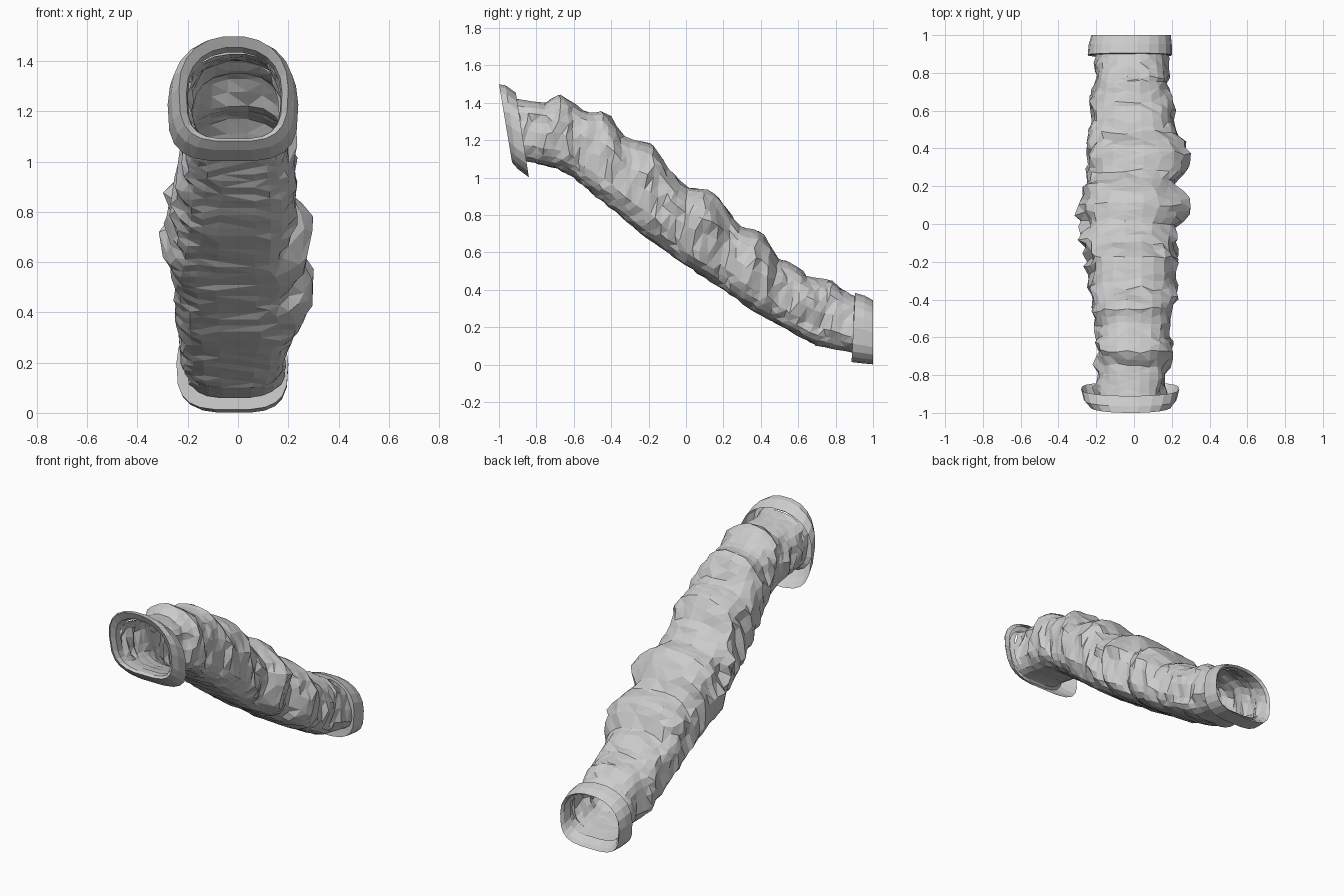
import bpy, bmesh, math, random
from mathutils import Vector, noise

if "Cube" in bpy.data.objects:
    bpy.data.objects.remove(bpy.data.objects["Cube"])

random.seed(4)
SIDES = 22

# Silhouette curves along y: upper edge, lower edge, left and right half-widths
TOP = [(-.97, 1.44), (-.9, 1.42), (-.75, 1.40), (-.68, 1.445), (-.62, 1.42), (-.58, 1.37),
       (-.5, 1.345), (-.45, 1.36), (-.4, 1.32), (-.33, 1.21), (-.25, 1.20), (-.16, 1.17),
       (-.1, 1.05), (0, .95), (.12, .935), (.2, .88), (.28, .74), (.4, .715), (.45, .66),
       (.48, .57), (.56, .55), (.66, .47), (.78, .45), (.82, .41), (.9, .365), (1, .335)]
BOTTOM = [(-.92, 1.09), (-.85, 1.085), (-.7, 1.05), (-.6, 1.0), (-.4, .83), (-.2, .67), (0, .53),
          (.2, .40), (.37, .28), (.5, .21), (.7, .10), (.88, .065), (1, .04)]
LEFT = [(-.95, .20), (-.85, .20), (-.7, .19), (-.5, .21), (-.4, .23), (-.2, .25), (0, .28),
        (.08, .30), (.18, .27), (.25, .245), (.35, .25), (.5, .235), (.7, .225), (.78, .20), (1, .20)]
RIGHT = [(-.95, .17), (-.85, .165), (-.7, .19), (-.5, .2), (-.35, .225), (-.2, .225), (-.02, .21),
         (.03, .26), (.08, .29), (.14, .27), (.21, .19), (.26, .26), (.32, .30), (.42, .29),
         (.48, .22), (.6, .21), (.75, .18), (1, .175)]
LEAN = [(-.95, -.035), (-.8, -.02), (-.4, .02), (.5, .02), (.8, 0), (1, 0)]


def sample(curve, y):
    if y <= curve[0][0]:
        return curve[0][1]
    for (a, va), (b, vb) in zip(curve, curve[1:]):
        if y <= b:
            return va + (vb - va) * (y - a) / (b - a)
    return curve[-1][1]


def outline(i):
    """Rounded arch above, flatter and squarer below; unit size."""
    a = 2 * math.pi * i / SIDES
    c, s = math.cos(a), math.sin(a)
    n = 2.25 if s > 0 else 3.3
    return (math.copysign(abs(c) ** (2 / n), c), math.copysign(abs(s) ** (2 / n), s))


def loft(name, rings):
    bm = bmesh.new()
    loops = [[bm.verts.new(p) for p in ring] for ring in rings]
    for r, (A, B) in enumerate(zip(loops, loops[1:])):
        for i in range(SIDES):
            j = (i + 1) % SIDES
            bm.faces.new((A[i], A[j], B[j], B[i]))
    bmesh.ops.triangulate(bm, faces=bm.faces[:], quad_method='SHORT_EDGE')
    bmesh.ops.recalc_face_normals(bm, faces=bm.faces[:])
    mesh = bpy.data.meshes.new(name)
    bm.to_mesh(mesh)
    bm.free()
    obj = bpy.data.objects.new(name, mesh)
    bpy.context.collection.objects.link(obj)
    return obj


def sleeve_ring(y0):
    ring = []
    for i in range(SIDES):
        u, v = outline(i)
        y = y0 + sample(LEAN, y0) * v
        hi, lo = sample(TOP, y), sample(BOTTOM, y)
        # Cloth folds on the sides, calm on the smooth underside
        side = abs(u) * (1 if v > -.8 else .15)
        fold = noise.noise(Vector((y0 * 13, u * 1.2, v * 1.5))) * .04 * side
        fold += random.uniform(-.012, .012) * side
        k = 1 + fold / .22
        x = u * k * (sample(RIGHT, y0) if u > 0 else sample(LEFT, y0))
        z = (hi + lo) / 2 + v * (hi - lo) / 2 * (1 + random.uniform(-.02, .01) * (v > 0))
        if 0 < abs(y0) < .88:
            y += random.uniform(-.012, .012)
        ring.append((x, y, z))
    return ring


def cuff_ring(y_top, z_top, y_bot, z_bot, left, right):
    ring = []
    for i in range(SIDES):
        u, v = outline(i)
        t = (v + 1) / 2
        x = (left + right) / 2 + u * (right - left) / 2
        ring.append((x, y_bot + (y_top - y_bot) * t, z_bot + (z_top - z_bot) * t))
    return ring


# Creased hollow sleeve
COUNT = 54
loft("sleeve", [sleeve_ring(-.91 + 1.86 * k / COUNT) for k in range(COUNT + 1)])

# Upper cuff: flared collar folded back over the sleeve, with a bevelled lip
loft("upper_cuff", [cuff_ring(-.91, 1.455, -.84, 1.0, -.28, .24),
                    cuff_ring(-.965, 1.495, -.90, 1.045, -.265, .225),
                    cuff_ring(-1.0, 1.50, -.93, 1.08, -.235, .20),
                    cuff_ring(-.98, 1.455, -.915, 1.09, -.205, .175),
                    cuff_ring(-.94, 1.435, -.87, 1.09, -.20, .17)])

# Lower cuff: short straight collar around the open end
loft("lower_cuff", [cuff_ring(.90, .36, .89, .06, -.20, .17),
                    cuff_ring(.905, .385, .885, .012, -.245, .20),
                    cuff_ring(.955, .37, .945, .005, -.24, .20),
                    cuff_ring(1.0, .345, 1.0, .0, -.225, .195),
                    cuff_ring(.985, .335, .985, .02, -.21, .18),
                    cuff_ring(.93, .35, .93, .05, -.20, .17)])
